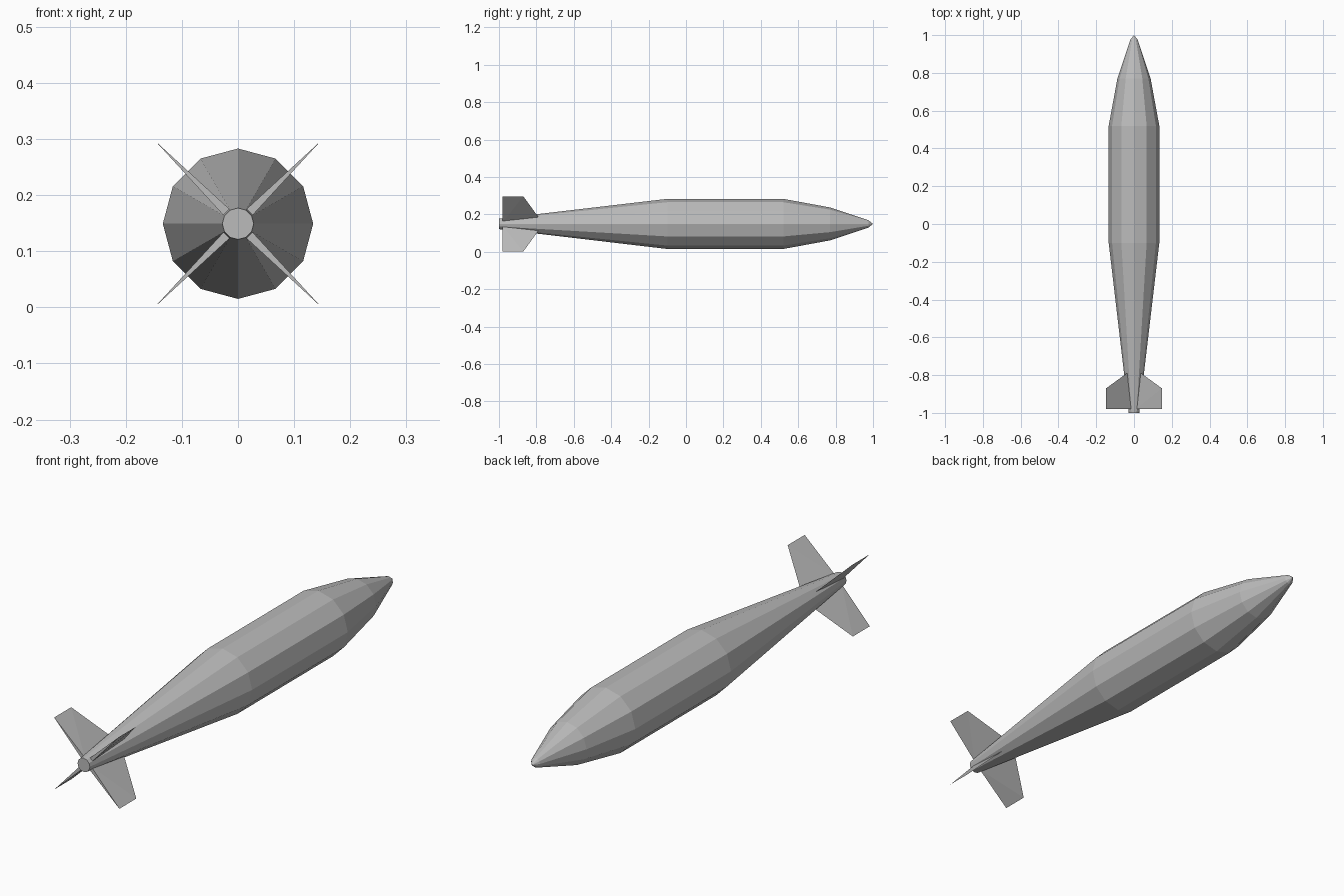
import bpy
import bmesh
from math import sin, cos, pi
from mathutils import Vector

cube = bpy.data.objects.get("Cube")
if cube:
    bpy.data.objects.remove(cube, do_unlink=True)

AXIS_Z = 0.149
SIDES = 12

grey = bpy.data.materials.new("plain grey")
grey.use_nodes = True
colour = (0.5, 0.5, 0.5, 1)
grey.diffuse_color = colour
grey.node_tree.nodes["Principled BSDF"].inputs["Base Color"].default_value = colour


def finish(bm, name):
    bmesh.ops.recalc_face_normals(bm, faces=bm.faces)
    mesh = bpy.data.meshes.new(name)
    bm.to_mesh(mesh)
    bm.free()
    mesh.materials.append(grey)
    obj = bpy.data.objects.new(name, mesh)
    obj.location.z = AXIS_Z
    bpy.context.collection.objects.link(obj)
    return obj


# Twelve-sided hull: (position along the length, radius)
profile = [(-1, 0.028), (-0.1, 0.134), (0.52, 0.134), (0.77, 0.088), (0.975, 0.02)]
bm = bmesh.new()
rings = []
for y, r in profile:
    angles = [2 * pi * i / SIDES for i in range(SIDES)]
    rings.append([bm.verts.new((r * cos(a), y, r * sin(a))) for a in angles])
for a, b in zip(rings, rings[1:]):
    for i in range(SIDES):
        j = (i + 1) % SIDES
        bm.faces.new((a[i], a[j], b[j], b[i]))
bm.faces.new(rings[0])
tip = bm.verts.new((0, 1, 0))
for i in range(SIDES):
    bm.faces.new((rings[-1][i], rings[-1][(i + 1) % SIDES], tip))
finish(bm, "hull")


# Tail fins: wedges, blunt at the back, sharp at the front and outer edge
def tail_fin(name, angle):
    out = Vector((cos(angle), 0, sin(angle)))
    side = Vector((-sin(angle), 0, cos(angle)))

    def point(radius, y, offset=0):
        return bm.verts.new(out * radius + side * offset + Vector((0, y, 0)))

    bm = bmesh.new()
    left, right = point(0.02, -0.98, 0.008), point(0.02, -0.98, -0.008)
    root_front = point(0.02, -0.773)
    tip_front, tip_back = point(0.209, -0.87), point(0.209, -0.98)
    bm.faces.new((left, right, tip_back))
    bm.faces.new((left, right, root_front))
    for v in (left, right):
        bm.faces.new((v, root_front, tip_front))
        bm.faces.new((v, tip_front, tip_back))
    finish(bm, name)


for k, name in enumerate(("upper_left", "upper_right", "lower_right", "lower_left")):
    tail_fin(name + "_tail_fin", pi / 4 + k * pi / 2)
